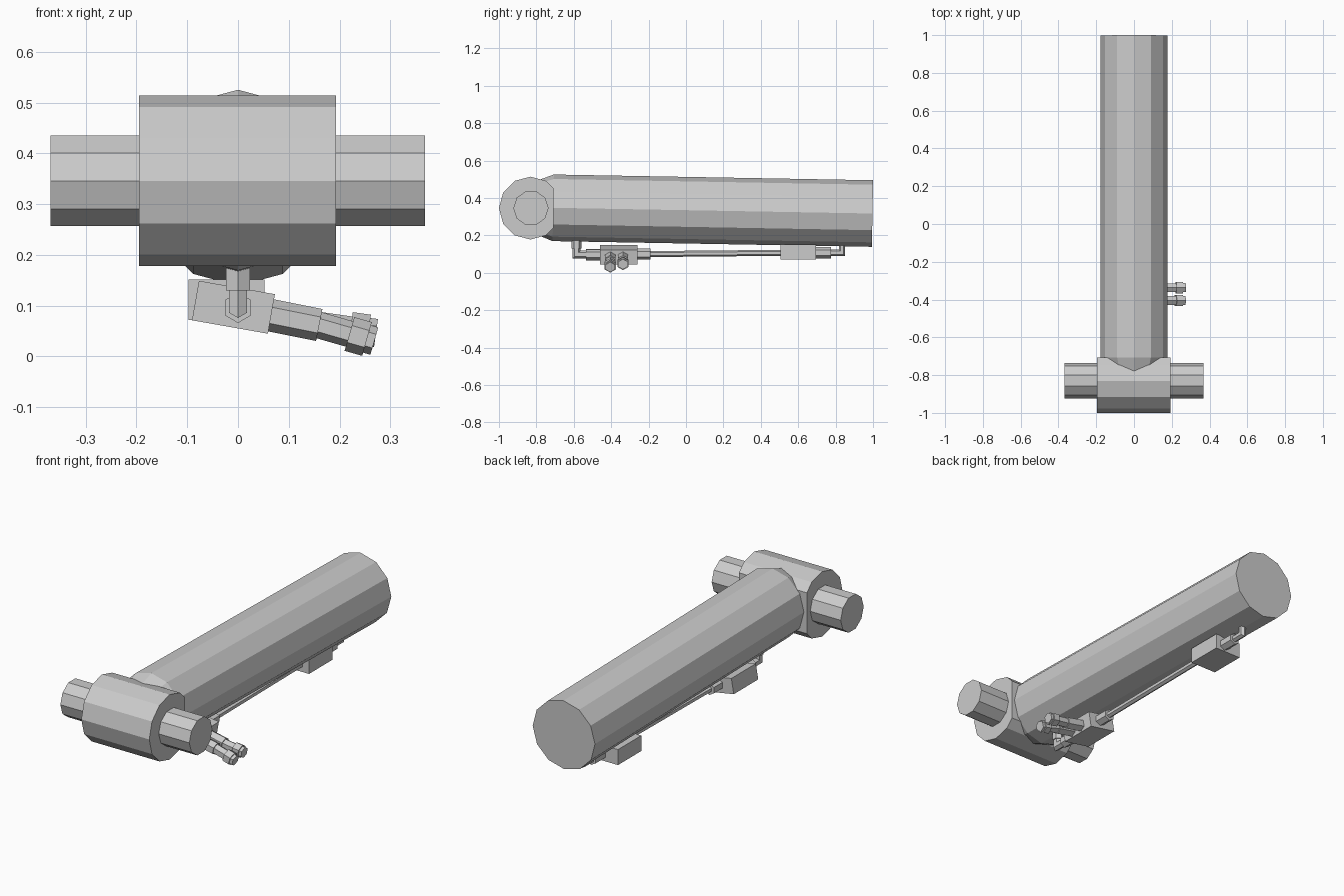
import bpy, bmesh
from math import cos, sin, pi, radians
from mathutils import Vector, Matrix

if "Cube" in bpy.data.objects:
    bpy.data.objects.remove(bpy.data.objects["Cube"])

X, Y = Vector((1, 0, 0)), Vector((0, 1, 0))
HEX = pi / 6  # phase that puts a hexagon's corner on top


def finish(name, bm):
    bmesh.ops.recalc_face_normals(bm, faces=bm.faces)
    mesh = bpy.data.meshes.new(name)
    bm.to_mesh(mesh)
    bm.free()
    ob = bpy.data.objects.new(name, mesh)
    bpy.context.collection.objects.link(ob)
    return ob


def sweep(path, radii, n, side, phase=0.0):
    """Closed n-sided tube along a planar path; side is the plane's normal. Corners are mitred."""
    bm = bmesh.new()
    pts = [Vector(p) for p in path]
    dirs = [(b - a).normalized() for a, b in zip(pts, pts[1:])]
    rings = []
    for i, p in enumerate(pts):
        before, after = dirs[max(i - 1, 0)], dirs[min(i, len(dirs) - 1)]
        t = (before + after).normalized()
        normal = side.cross(t) / t.dot(after)
        rings.append([bm.verts.new(p + radii[i] * (cos(a) * side + sin(a) * normal))
                      for a in (phase + 2 * pi * k / n for k in range(n))])
    for a, b in zip(rings, rings[1:]):
        for k in range(n):
            bm.faces.new((a[k], a[(k + 1) % n], b[(k + 1) % n], b[k]))
    bm.faces.new(rings[0])
    bm.faces.new(rings[-1])
    return bm


def tube(name, path, r, n=6, side=X, phase=HEX):
    radii = r if isinstance(r, list) else [r] * len(path)
    return finish(name, sweep(path, radii, n, side, phase))


def box(name, centre, size, tilt=0.0):
    bm = bmesh.new()
    bmesh.ops.create_cube(bm, size=1)
    m = Matrix.Translation(centre) @ Matrix.Rotation(tilt, 4, 'Y') @ Matrix.Diagonal((*size, 1))
    bmesh.ops.transform(bm, matrix=m, verts=bm.verts)
    return finish(name, bm)


# Main cylinder body, with chamfered front end and slight droop
tube("main_barrel", [(0, -.83, .3497), (0, -.71, .3475), (0, .997, .317)],
     [.132, .178, .178], 12, X, 0)

# Cross hub, cut flat at the back
hub = sweep([(-.195, -.832, .346), (.193, -.832, .346)], [.168, .168], 12, Y)
cut = bmesh.ops.bisect_plane(hub, geom=hub.verts[:] + hub.edges[:] + hub.faces[:],
                             plane_co=(0, -.708, 0), plane_no=(0, 1, 0), clear_outer=True)
bmesh.ops.holes_fill(hub, edges=[e for e in cut["geom_cut"] if isinstance(e, bmesh.types.BMEdge)])
finish("cross_hub", hub)

# Trunnion pin through the hub
tube("trunnion_pin", [(-.369, -.829, .346), (.368, -.829, .346)], .094, 10, Y, 0)

# Hydraulic line under the barrel
tube("front_port_collar", [(0, -.586, .2), (0, -.586, .13)], .027)
tube("front_elbow", [(0, -.586, .19), (0, -.586, .097), (0, -.5, .097)], .021)
tube("centre_pipe", [(0, -.22, .1), (0, .53, .107)], .016)
tube("rear_elbow", [(0, .74, .107), (0, .834, .107), (0, .834, .16)], .017)
for name, y0, y1, z in (("front_union", -.535, -.44, .096), ("middle_union", -.28, -.19, .1),
                        ("rear_union", .68, .775, .107)):
    tube(name, [(0, y0, z), (0, y1, z)], .03)

# Valve blocks
box("front_valve_block", (-.009, -.36, .097), (.152, .2, .079), radians(10))
box("rear_valve_block", (-.023, .6, .112), (.15, .19, .08))

# Pair of angled hose fittings on the front block
for label, y, angle in (("front", -.405, -16), ("rear", -.337, -8)):
    tube(label + "_fitting_base", [(.04, y, .086), (.16, y, .062)], .032, 6, Y)
    d = Vector((cos(radians(angle)), 0, sin(radians(angle))))
    start = Vector((.158, y, .062))
    for part, a, b, r in (("stem", -.01, .07, .026), ("nut", .064, .1, .0345), ("tip", .09, .115, .028)):
        tube(f"{label}_fitting_{part}", [start + d * a, start + d * b], r, 6, Y)
